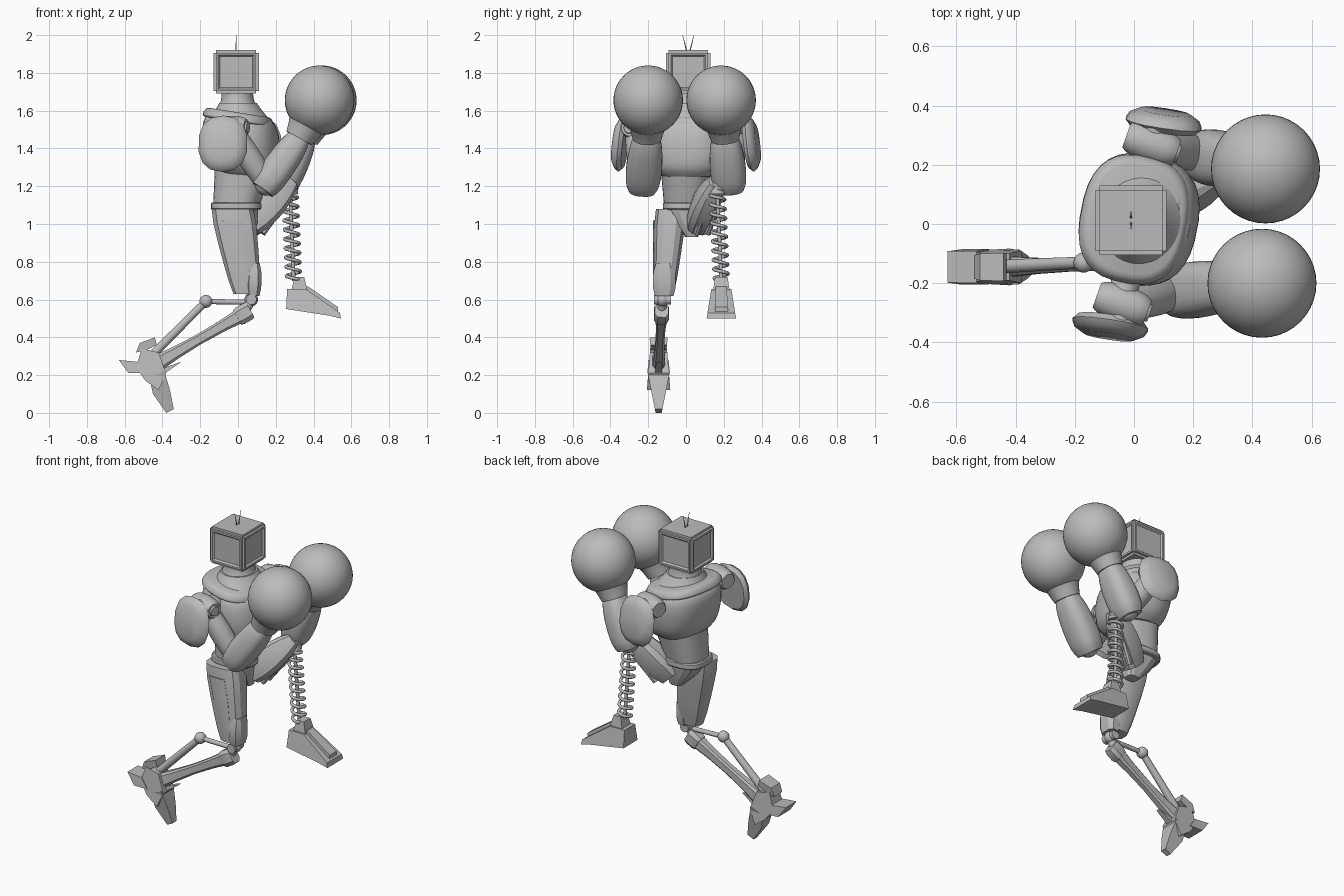
import bpy, bmesh, math
from mathutils import Vector

if "Cube" in bpy.data.objects:
    bpy.data.objects.remove(bpy.data.objects["Cube"])

SIDEWAYS, UP = Vector((0, 1, 0)), Vector((0, 0, 1))
TURNED = Vector((.2, 1, 0))  # sideways direction of the twisted shoulders

shade = (.5, .5, .5, 1)
grey = bpy.data.materials.new("plain grey")
grey.use_nodes = True
grey.diffuse_color = shade
grey.node_tree.nodes["Principled BSDF"].inputs["Base Color"].default_value = shade


def finish(name, bm, sharp_angle=35):
    bmesh.ops.recalc_face_normals(bm, faces=bm.faces)
    mesh = bpy.data.meshes.new(name)
    bm.to_mesh(mesh)
    bm.free()
    for polygon in mesh.polygons:
        polygon.use_smooth = True
    mesh.set_sharp_from_angle(angle=math.radians(sharp_angle))
    mesh.materials.append(grey)
    bpy.context.collection.objects.link(bpy.data.objects.new(name, mesh))


def limb(name, start, end, start_radius, end_radius, bulge=0, flat=1, soft=0,
         sides=32, power=2, steps=12, axis=None, ref=SIDEWAYS):
    # Tapered superellipse sweep: bulge swells the middle, soft rounds off the
    # ends, flat scales the section along ref, power squares the section
    start, end = Vector(start), Vector(end)
    axis = Vector(axis or end - start).normalized()
    across = ref.cross(axis).normalized()
    along = axis.cross(across)
    bm = bmesh.new()
    rings = []
    for step in range(steps + 1):
        t = step / steps
        radius = start_radius + (end_radius - start_radius) * t
        radius += bulge * math.sin(math.pi * t)
        radius *= 1 - soft * abs(2 * t - 1) ** 6
        ring = []
        for side in range(sides):
            turn = math.tau * (side + .5) / sides
            u, v = [math.copysign(abs(w) ** (2 / power), w) * radius
                    for w in (math.cos(turn), math.sin(turn))]
            ring.append(bm.verts.new(start.lerp(end, t) + across * u + along * v * flat))
        rings.append(ring)
    for lower, upper in zip(rings, rings[1:]):
        for side in range(sides):
            bm.faces.new((lower[side - 1], lower[side], upper[side], upper[side - 1]))
    bm.faces.new(rings[0])
    bm.faces.new(rings[-1])
    finish(name, bm, 35 if sides > 12 else 20)


def rod(name, start, end, radius, end_radius=None, sides=16, ref=SIDEWAYS):
    limb(name, start, end, radius, end_radius or radius, sides=sides, steps=1, ref=ref)


def ball(name, centre, radius):
    bm = bmesh.new()
    bmesh.ops.create_uvsphere(bm, u_segments=40, v_segments=24, radius=radius)
    bmesh.ops.translate(bm, verts=bm.verts, vec=centre)
    finish(name, bm)


def slab(name, y, half_width, slope, *outline):
    # Side outline of (x, z) whose half width changes with height by slope
    floor = min(z for x, z in outline)
    bm = bmesh.new()
    near, far = [[bm.verts.new((x, y + side * (half_width + slope * (z - floor)), z))
                  for x, z in outline] for side in (-1, 1)]
    for i in range(len(outline)):
        bm.faces.new((near[i - 1], near[i], far[i], far[i - 1]))
    bmesh.ops.triangulate(bm, faces=[bm.faces.new(near), bm.faces.new(far)])
    finish(name, bm, 20)


# Head: box with framed, slightly sunken panels on all four sides
head = Vector((-.01, .012, 1.805))
bm = bmesh.new()
bmesh.ops.create_cube(bm, size=1)
bmesh.ops.scale(bm, verts=bm.verts, vec=(.24, .235, .23))
bmesh.ops.translate(bm, verts=bm.verts, vec=head)
bmesh.ops.bevel(bm, geom=bm.edges[:], offset=.014, segments=2, affect='EDGES')
bm.normal_update()
panels = [f for f in bm.faces if abs(f.normal.z) < .1 and f.calc_area() > .02]
for thickness, depth in ((.016, 0), (.012, -.01)):
    bmesh.ops.inset_individual(bm, faces=panels, thickness=thickness, depth=depth)
finish("head", bm, 25)
for side in (-1, 1):
    root = head + SIDEWAYS * side * .006 + UP * .1
    tip = head + SIDEWAYS * side * .03
    tip.z = 2
    rod("antenna", root, tip, .004, .001, 6)

# Torso, turned slightly at the shoulders
limb("neck", (0, .01, 1.6), (-.005, .015, 1.72), .11, .085, -.01, 1.1, axis=UP)
limb("neck_base", (.01, .01, 1.53), (0, .01, 1.64), .18, .1, -.005, 1.1, axis=UP, ref=TURNED)
limb("chest", (.035, .01, 1.26), (.005, .02, 1.58), .165, .185, .022, 1.12, .22,
     power=2.5, axis=(.08, 0, 1), ref=TURNED)
limb("collar", (0, .015, 1.54), (.005, .015, 1.59), .185, .165, .005, 1.18, .06,
     power=2.6, axis=(.16, 0, 1), ref=TURNED)
limb("abdomen", (-.01, 0, 1.09), (.03, .01, 1.3), .12, .15, flat=.94,
     power=2.5, axis=UP, ref=TURNED)
limb("belt", (-.01, 0, 1.075), (-.01, 0, 1.115), .134, .134, flat=.92, soft=.05,
     power=2.8, steps=6)
limb("pelvis", (.04, .03, .93), (-.01, 0, 1.08), .04, .12, .01, .85,
     sides=12, power=3, steps=2, axis=UP)


# Arms: joint, pad, upper arm, forearm, cuff and round glove
def arm(label, side, shoulder_x, elbow_x, wrist_x, glove_x):
    shoulder = Vector((shoulder_x, side * .27, 1.51))
    elbow = Vector((elbow_x, side * .23, 1.21))
    wrist = Vector((wrist_x, side * .205, 1.47))
    glove = Vector((glove_x, side * .193 - .007, 1.655))
    out = Vector((side * .15, side, .12)).normalized()
    barrel = Vector((.085, -.03, 0))
    pad = shoulder + Vector((side * .04, side * .07, -.085))
    forward = (wrist - elbow).normalized()

    rod(label + "_shoulder_axle", shoulder - out * .1, shoulder + out * .06, .05, .045, 24, UP)
    limb(label + "_shoulder_barrel", shoulder - barrel, shoulder + barrel, .055, .055,
         .008, soft=.2)
    rod(label + "_shoulder_cap", shoulder + barrel, shoulder + barrel * 1.1, .032, .028, 24)
    limb(label + "_shoulder_pad", pad - out * .02, pad + out * .04, .132, .1, .012, 1.14, .14,
         sides=14, power=2.4, steps=3, ref=UP)
    limb(label + "_upper_arm", shoulder, elbow, .05, .05, .014)
    ball(label + "_elbow", elbow, .06)
    limb(label + "_forearm", elbow - forward * .035, wrist, .078, .064, .012, 1.13, .18,
         power=2.6)
    limb(label + "_glove_cuff", wrist - forward * .02, wrist.lerp(glove, .75), .077, .15, -.01)
    ball(label + "_glove", glove, .184)


arm("right", -1, -.04, .15, .335, .432)
arm("left", 1, .06, .24, .36, .444)

# Standing leg: armoured thigh above a two-rod shin
hip, thigh_end = Vector((-.03, -.08, 1.08)), Vector((.045, -.115, .63))
knee, block = Vector((.07, -.125, .6)), Vector((.03, -.13, .525))
ankle, link = Vector((-.45, -.145, .25)), Vector((-.17, -.13, .59))
limb("right_thigh", hip, thigh_end, .122, .077, .004, .72, .08,
     sides=12, power=3, steps=6, axis=UP)
limb("right_knee_guard", thigh_end + Vector((.035, 0, -.01)), thigh_end + Vector((.04, 0, .16)),
     .042, .038, .004, 1.45, .15, sides=8, power=3, steps=4, axis=UP)
limb("right_thigh_plate", thigh_end + Vector((-.01, -.052, .08)), hip + Vector((0, -.08, -.06)),
     .03, .055, .008, .25, sides=8, power=4, steps=4, axis=UP)
rod("right_knee_pin", knee - SIDEWAYS * .045, knee + SIDEWAYS * .045, .028, ref=UP)
ball("right_knee_ball", knee, .036)
rod("right_knee_strut", knee, block, .026)
slope = (ankle - block).normalized()
limb("right_knee_block", block - slope * .04, block + slope * .04, .052, .052, flat=.8, soft=.1,
     sides=8, power=3, steps=4)
limb("right_shin", block, ankle, .042, .048, -.016, .8, sides=8, power=4, steps=4)
ball("right_link_joint", link, .034)
rod("right_upper_link", link, knee - UP * .015, .014)
rod("right_rear_link", link, ankle + Vector((-.03, 0, .03)), .02, .024)

# Standing foot: ankle, toe, claw, fin and spur
foot_y = ankle.y
slab("right_ankle", foot_y, .062, -.08, (-.54, .24), (-.51, .34), (-.42, .32), (-.38, .21),
     (-.42, .12), (-.49, .17))
slab("right_toe", foot_y, .016, .2, (-.47, .19), (-.39, .22), (-.36, .12), (-.34, .02),
     (-.38, 0), (-.45, .1))
slab("right_heel_claw", foot_y, .06, -.1, (-.63, .28), (-.53, .27), (-.49, .21), (-.58, .21))
slab("right_ankle_fin", foot_y, .04, .1, (-.54, .32), (-.52, .37), (-.44, .4), (-.43, .36),
     (-.49, .33))
slab("right_spur", foot_y, .02, -.1, (-.42, .23), (-.3, .27), (-.4, .2))

# Raised leg: thigh with side rails
raised_hip, raised_knee = Vector((.06, .06, .99)), Vector((.285, .155, 1.225))
limb("left_thigh", raised_hip, raised_knee, .075, .045, .025, .88, .1,
     sides=10, power=3, steps=6)
for side in (-1, 1):
    shift = SIDEWAYS * side * .03 - UP * .06
    rod("left_thigh_rail", raised_hip + shift + Vector((.07, .025, .02)),
        raised_knee + shift, .018, sides=8)

# Coil spring shin
top, base = Vector((.275, .165, 1.19)), Vector((.295, .187, .7))
rod("left_spring_cap", top + UP * .03, top - UP * .03, .035, .045)
rod("left_spring_core", top, base, .01)
turns, per_turn = 10, 16
coil = bpy.data.curves.new("left_spring", 'CURVE')
coil.dimensions = '3D'
coil.bevel_depth = .009
coil.bevel_resolution = 2
spline = coil.splines.new('POLY')
spline.points.add(turns * per_turn)
for i, point in enumerate(spline.points):
    turn = math.tau * i / per_turn
    centre = top.lerp(base, i / (turns * per_turn))
    point.co = (*(centre + Vector((math.cos(turn), math.sin(turn), 0)) * .038), 1)
coil.materials.append(grey)
bpy.context.collection.objects.link(bpy.data.objects.new("left_spring", coil))

# Raised foot: ankle socket, wedge and ridge
slab("left_ankle", base.y, .045, -.15, (.28, .64), (.3, .72), (.35, .72), (.37, .64))
slab("left_foot", base.y, .078, -.16, (.255, .55), (.26, .655), (.36, .655), (.54, .53),
     (.545, .5), (.48, .515))
slab("left_foot_ridge", base.y, .035, -.04, (.33, .66), (.37, .67), (.53, .56), (.53, .53),
     (.36, .63))
